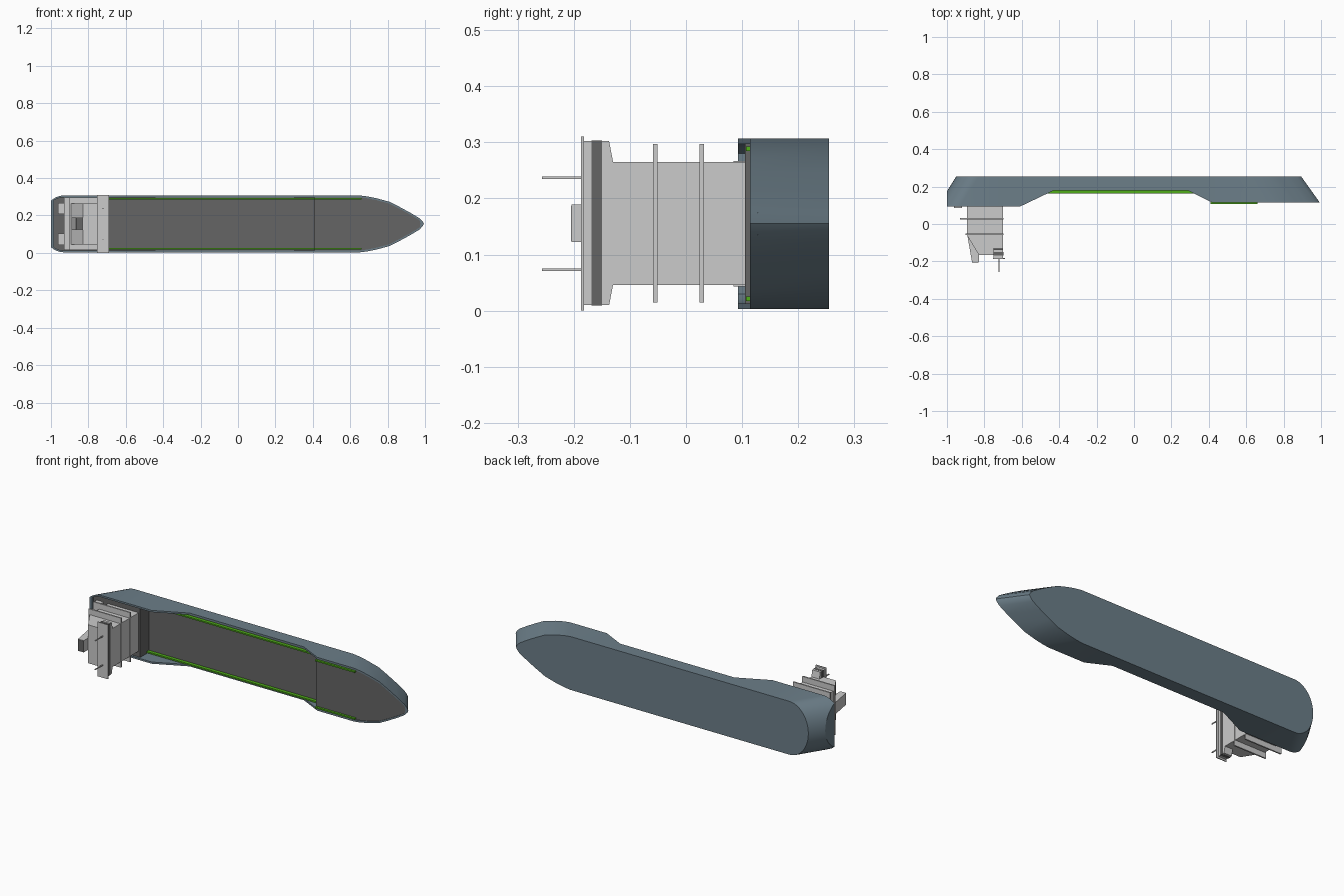
import bpy, bmesh, math

if "Cube" in bpy.data.objects:
    bpy.data.objects.remove(bpy.data.objects["Cube"])

CZ, KEEL = 0.155, 0.255          # centreline height, keel plane
# The ship lies on its side: "up" for the ship is -y


def material(name, rgb):
    m = bpy.data.materials.new(name)
    m.diffuse_color = (*rgb, 1)
    m.use_nodes = True
    m.node_tree.nodes["Principled BSDF"].inputs["Base Color"].default_value = m.diffuse_color
    return m


HULL = material("hull_paint", (0.15, 0.21, 0.25))
DARK = material("dark_grey", (0.13, 0.13, 0.13))
GREEN = material("green_paint", (0.08, 0.42, 0.01))


def finish(bm, name, mat=None):
    bmesh.ops.recalc_face_normals(bm, faces=bm.faces[:])
    me = bpy.data.meshes.new(name)
    bm.to_mesh(me)
    bm.free()
    ob = bpy.data.objects.new(name, me)
    bpy.context.collection.objects.link(ob)
    if mat:
        me.materials.append(mat)
    return ob


def prism(name, pts, axis, lo, hi, mat=None):
    """Extrude a 2D profile: axis 'z' takes (x, y) points, axis 'x' takes (y, z)."""
    bm = bmesh.new()
    put = (lambda a, b, c: (a, b, c)) if axis == 'z' else (lambda a, b, c: (c, a, b))
    v0, v1 = ([bm.verts.new(put(a, b, c)) for a, b in pts] for c in (lo, hi))
    bm.faces.new(v0)
    bm.faces.new(v1)
    n = len(pts)
    for i in range(n):
        j = (i + 1) % n
        bm.faces.new((v0[i], v0[j], v1[j], v1[i]))
    return finish(bm, name, mat)


def box(name, x0, x1, y0, y1, z0, z1, mat=None):
    return prism(name, [(x0, y0), (x1, y0), (x1, y1), (x0, y1)], 'z', z0, z1, mat)


def lerp(x, pts):
    for (xa, a), (xb, b) in zip(pts, pts[1:]):
        if x <= xb:
            return a + (b - a) * max(0, (x - xa) / (xb - xa))
    return pts[-1][1]


def sheer(x):
    return lerp(x, [(-1.1, .093), (-.61, .093), (-.43, .179), (.29, .179), (.42, .114), (1, .114)])


# Half outline stations at the keel: (x, half width, rake)
W = 0.152
stations = [(-.83 - .12 * math.cos(math.radians(a)), W * math.sin(math.radians(a)), -.625)
            for a in range(0, 91, 9)]
stations += [(x, W, 0) for x in (-.72, -.69, -.61, -.43, .29, .405, .42)]
stations += [(x - .1, h, .714) for x, h in [(.65, W), (.69, .147), (.74, .137), (.81, .118), (.865, .09),
                                            (.92, .06), (.97, .03), (.987, .012), (.993, 0)]]

keel, rim, inner, foot = [], [], [], []
for x, h, rake in stations:
    top = sheer(x)
    xt = x + rake * (KEEL - top)
    xi, hi = max(-.985, min(xt, .975)), max(0, h - .01)
    keel.append((x, KEEL, h))
    rim.append((xt, top, h))
    inner.append((xi, top, hi))
    foot.append((xi, .19 if -.7 < x < .41 else top + .014, hi))


def ring(bm, half):
    full = [(x, y, CZ + h) for x, y, h in half] + [(x, y, CZ - h) for x, y, h in half[-2:0:-1]]
    return [bm.verts.new(p) for p in full]


# Hull shell: keel, raked sides, bulwark rim and inner wall, flat transom
bm = bmesh.new()
rings = [ring(bm, r) for r in (keel, rim, inner, foot)]
bm.faces.new(rings[0])
for a, b in zip(rings, rings[1:]):
    for i in range(len(a)):
        j = (i + 1) % len(a)
        bm.faces.new((a[i], a[j], b[j], b[i]))
bmesh.ops.recalc_face_normals(bm, faces=bm.faces[:])
cut = bmesh.ops.bisect_plane(bm, geom=bm.verts[:] + bm.edges[:] + bm.faces[:], dist=1e-6,
                             plane_co=(-1, 0, 0), plane_no=(-1, 0, 0), clear_outer=True)
edges = [e for e in cut["geom_cut"] if isinstance(e, bmesh.types.BMEdge)]
bmesh.ops.contextual_create(bm, geom=edges)
hull = finish(bm, "hull", HULL)
bpy.context.view_layer.objects.active = hull
hull.select_set(True)
bpy.ops.object.shade_smooth_by_angle(angle=math.radians(28))
hull.select_set(False)

# Deck plating with steps at the poop and the forecastle
POOP, MAIN, FORE = .105, .182, .119
path = [(x, h, POOP) for x, _, h in inner if x < -.7]
path += [(-.69, W - .01, POOP), (-.69, W - .01, MAIN), (.41, W - .01, MAIN), (.41, W - .01, FORE)]
path += [(x, h, FORE) for x, _, h in inner if x > .41]
bm = bmesh.new()
rows = [(bm.verts.new((x, y, CZ - h)), bm.verts.new((x, y, CZ + h))) for x, h, y in path]
for (a, b), (c, d) in zip(rows, rows[1:]):
    bm.faces.new((a, c, d, b))
bmesh.ops.remove_doubles(bm, verts=bm.verts[:], dist=1e-5)
finish(bm, "deck", DARK)

# Green deck edge rails, mirrored about the centreline
for side, s in (("upper", 1), ("lower", -1)):
    z = CZ + s * .134
    box(f"main_rail_{side}", -.69, .41, .163, .185, z - .004, z + .004, GREEN)
    box(f"fore_rail_{side}", .41, .66, .107, .122, z - .004, z + .004, GREEN)

# Accommodation block with sloping aft face
prism("deckhouse", [(-.893, .107), (-.70, .107), (-.70, -.165), (-.83, -.165), (-.893, -.06)],
      'z', .046, .265)
box("lower_gallery", -.93, -.697, .024, .032, .015, .297)
box("upper_gallery", -.90, -.697, -.059, -.051, .015, .297)

# Bridge with flared wings, window band and roof
prism("bridge", [(-.13, .046), (-.137, .01), (-.183, .01), (-.183, .302), (-.137, .302), (-.13, .265)],
      'x', -.75, -.70)
box("bridge_windows", -.752, -.698, -.168, -.15, .009, .303, DARK)
box("bridge_roof", -.755, -.69, -.187, -.182, 0, .31)

# Funnel with dark mouth
prism("funnel", [(-.892, -.055), (-.866, -.204), (-.83, -.204), (-.83, -.055)], 'z', .122, .189)
box("funnel_mouth", -.865, -.831, -.205, -.203, .124, .187, DARK)

# Masts and stern mooring lockers
for side, s in (("upper", 1), ("lower", -1)):
    z = CZ + s * .082
    box(f"mast_{side}", -.724, -.719, -.257, -.185, z - .0025, z + .0025)
    box(f"stern_locker_{side}", -.963, -.92, .085, .107, z - .03, z + .03)
